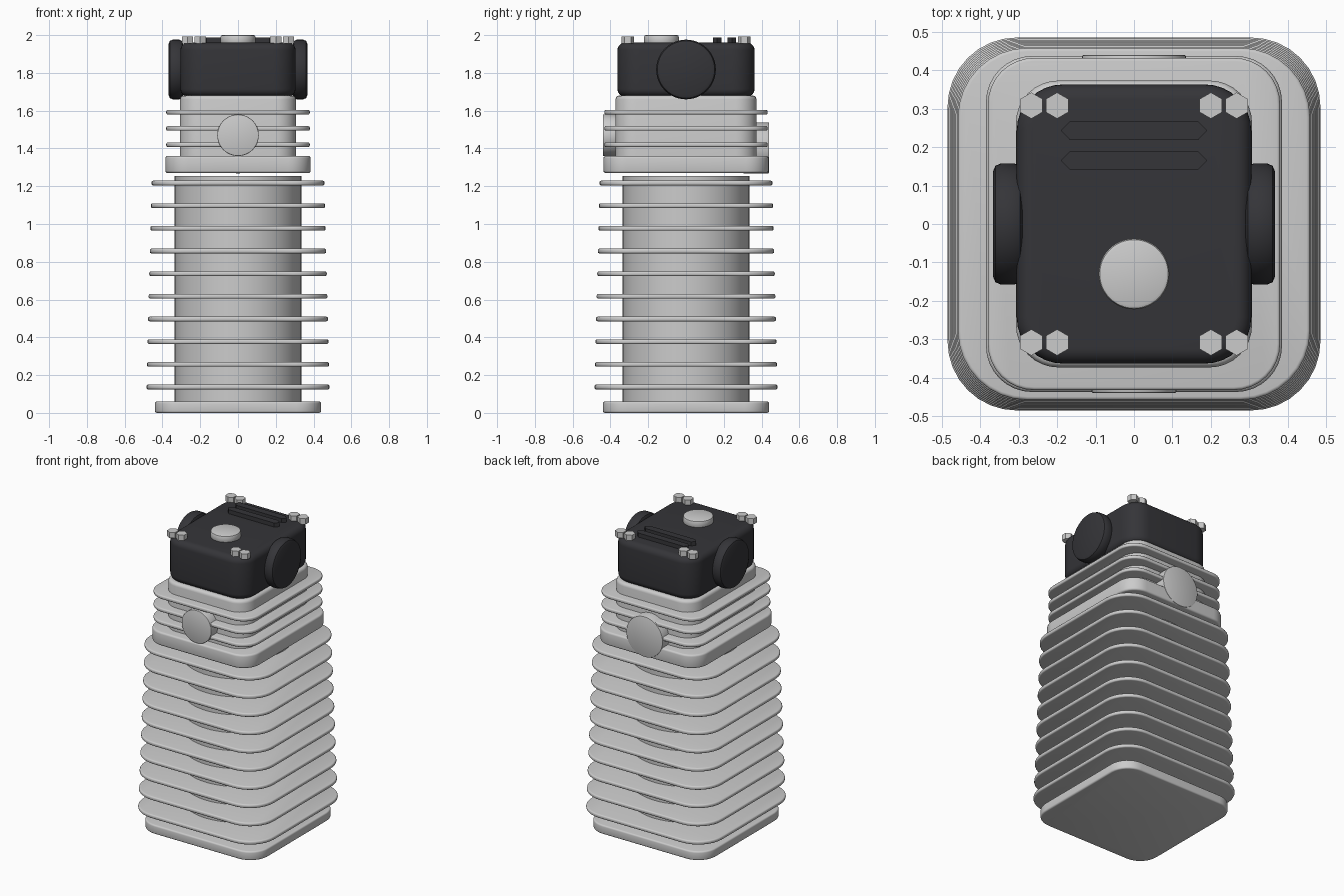
import bpy, bmesh
from math import cos, sin, pi, radians
from mathutils import Matrix

if "Cube" in bpy.data.objects:
    bpy.data.objects.remove(bpy.data.objects["Cube"])

dark = bpy.data.materials.new("dark_cover")
dark.diffuse_color = (0.035, 0.035, 0.04, 1)
dark.use_nodes = True
dark.node_tree.nodes["Principled BSDF"].inputs["Base Color"].default_value = dark.diffuse_color


def rounded_rect(hx, hy, r, seg=8):
    pts = []
    for k, (sx, sy) in enumerate([(1, 1), (-1, 1), (-1, -1), (1, -1)]):
        for j in range(seg + 1):
            a = (k + j / seg) * pi / 2
            pts.append((sx * (hx - r) + r * cos(a), sy * (hy - r) + r * sin(a)))
    return pts


def circle(r, n, turn=0):
    return [(r * cos(turn + 2 * pi * i / n), r * sin(turn + 2 * pi * i / n)) for i in range(n)]


def loft(name, rings, matrix=None, mat=None):
    """Skin a stack of (outline, z) rings and cap both ends."""
    bm = bmesh.new()
    rows = [[bm.verts.new((x, y, z)) for x, y in pts] for pts, z in rings]
    n = len(rows[0])
    for a, b in zip(rows, rows[1:]):
        for i in range(n):
            j = (i + 1) % n
            bm.faces.new((a[i], a[j], b[j], b[i]))
    bm.faces.new(rows[0][::-1])
    bm.faces.new(rows[-1])
    if matrix:
        bm.transform(matrix)
    bmesh.ops.recalc_face_normals(bm, faces=bm.faces)
    me = bpy.data.meshes.new(name)
    bm.to_mesh(me)
    bm.free()
    ob = bpy.data.objects.new(name, me)
    bpy.context.collection.objects.link(ob)
    if mat:
        me.materials.append(mat)
    bpy.ops.object.select_all(action='DESELECT')
    ob.select_set(True)
    bpy.context.view_layer.objects.active = ob
    bpy.ops.object.shade_smooth_by_angle(angle=radians(35))
    return ob


def edge_steps(z0, z1, b, bottom=True, steps=3):
    """(inset, z) pairs for a slab with rounded rims."""
    arc = [(b * (1 - sin(t)), b * (1 - cos(t))) for t in [pi / 2 * i / steps for i in range(steps + 1)]]
    low = [(i, z0 + d) for i, d in arc] if bottom else [(0, z0)]
    return low + [(i, z1 - d) for i, d in reversed(arc)]


def slab(name, hx, hy, r, z0, z1, b, mat=None, bottom=True, steps=3):
    loft(name, [(rounded_rect(hx - i, hy - i, r - i), z)
                for i, z in edge_steps(z0, z1, b, bottom, steps)], mat=mat)


def drum(name, r, z0, z1, b, matrix=None, mat=None, n=48, steps=2):
    loft(name, [(circle(r - i, n), z) for i, z in edge_steps(z0, z1, b, True, steps)], matrix, mat)


# Cylinder: foot flange, round barrel and tapering stack of fins
slab("base_flange", 0.44, 0.44, 0.13, 0, 0.06, 0.01)
loft("barrel", [(circle(0.335, 64), 0.05), (circle(0.335, 64), 1.255)])
for i in range(10):
    h = 0.485 - 0.003 * i
    z = 0.137 + 0.12 * i
    slab(f"barrel_fin_{i + 1}", h, h, 0.18, z - 0.0125, z + 0.0125, 0.009)

# Head: flange, core and fins
slab("head_flange", 0.385, 0.437, 0.12, 1.27, 1.36, 0.012)
slab("head_core", 0.307, 0.373, 0.11, 1.35, 1.68, 0.02, bottom=False)
for i in range(3):
    z = 1.42 + 0.086 * i
    slab(f"head_fin_{i + 1}", 0.38, 0.432, 0.12, z - 0.012, z + 0.012, 0.008)

# Round intake (front) and exhaust (back) ports
rot_y = Matrix.Rotation(pi / 2, 4, 'X')
drum("front_port", 0.11, 0.30, 0.44, 0.005, Matrix.Translation((0, 0, 1.47)) @ rot_y)
drum("back_port", 0.135, 0.30, 0.44, 0.005,
     Matrix.Translation((0, 0, 1.403)) @ Matrix.Rotation(-pi / 2, 4, 'X'))

# Dark rocker cover with side caps
slab("rocker_cover", 0.305, 0.363, 0.12, 1.675, 1.96, 0.04, dark, steps=6)
for s, side in ((1, "right"), (-1, "left")):
    drum(f"side_cap_{side}", 0.158, 0.29, 0.367, 0.022,
         Matrix.Translation((0, 0, 1.818)) @ Matrix.Rotation(s * pi / 2, 4, 'Y'), dark)

# Filler cap and two raised ribs on top
drum("filler_cap", 0.092, 1.95, 2.0, 0.01, Matrix.Translation((0, -0.13, 0)))
rib = [(0.19, 0), (0.168, 0.023), (-0.168, 0.023), (-0.19, 0), (-0.168, -0.023), (0.168, -0.023)]
for i, y in enumerate((0.165, 0.243)):
    loft(f"top_rib_{i + 1}", [(rib, 1.95), (rib, 1.987)], Matrix.Translation((0, y, 0)), dark)

# Hex bolts in pairs at the corners
for sx in (-1, 1):
    for sy in (-1, 1):
        for x in (0.2, 0.267):
            h = circle(0.034, 6, pi / 6)
            loft("cover_bolt", [(h, 1.955), (h, 1.993)], Matrix.Translation((sx * x, sy * 0.308, 0)))
